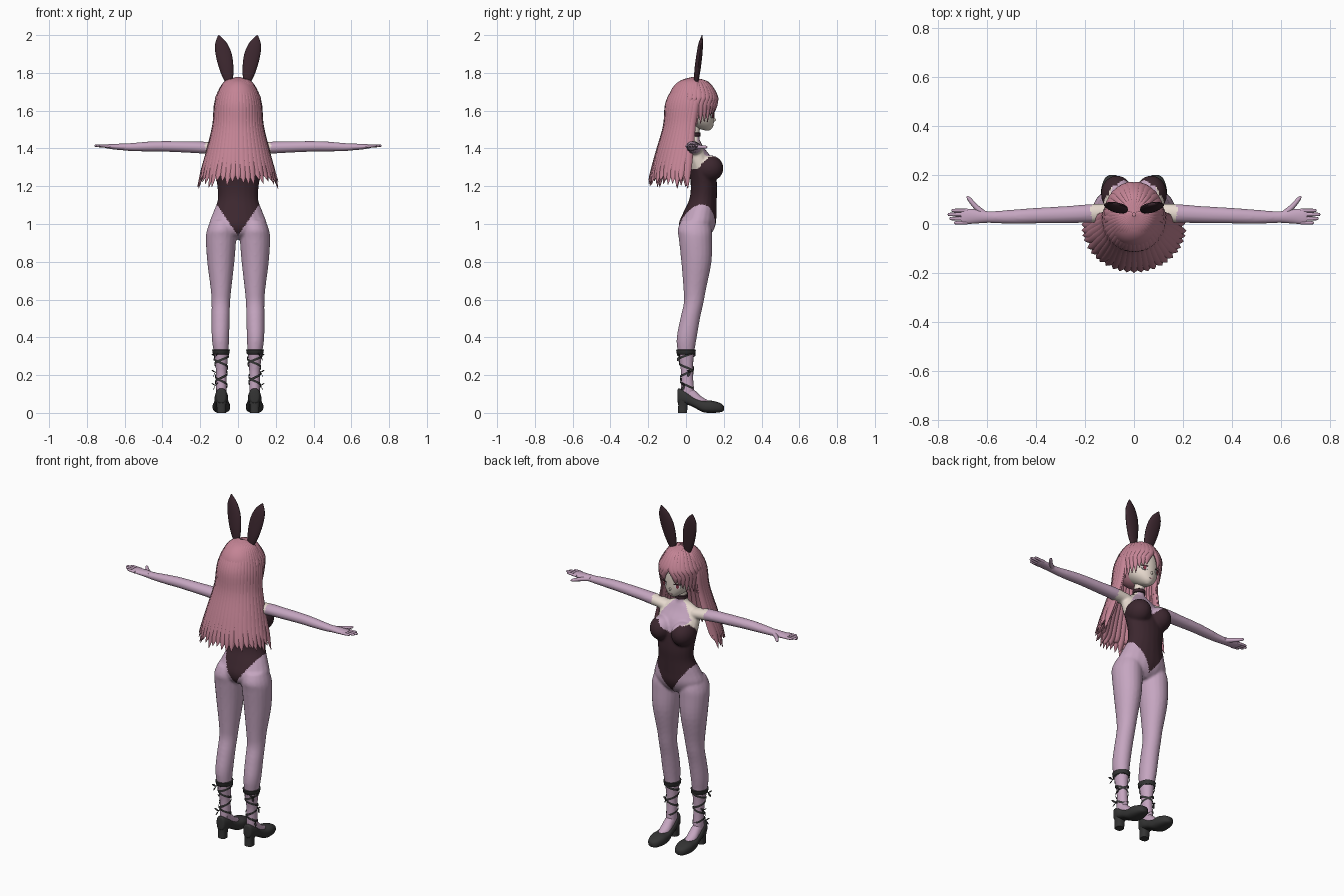
import bpy, bmesh, random
from math import sin, cos, pi, radians
from mathutils import Vector

random.seed(4)
if "Cube" in bpy.data.objects:
    bpy.data.objects.remove(bpy.data.objects["Cube"], do_unlink=True)


def material(name, r, g, b):
    m = bpy.data.materials.new(name)
    m.use_nodes = True
    m.diffuse_color = (r, g, b, 1)
    m.node_tree.nodes["Principled BSDF"].inputs["Base Color"].default_value = (r, g, b, 1)
    return m


LILAC = material("lilac fabric", .56, .38, .53)
SKIN = material("pale skin", .8, .7, .62)
HAIR = material("rose hair", .55, .23, .3)
DARK = material("plum leotard", .045, .02, .028)
BLACK = material("black leather", .035, .035, .035)
WHITE = material("eye white", .85, .83, .82)
IRIS = material("iris red", .25, .04, .07)


def P(x, y, z):
    """Point or vector given in hundredths."""
    return Vector((x, y, z)) * .01


def catmull(a, b, c, d, t):
    return (2 * b + (c - a) * t + (2 * a - 5 * b + 4 * c - d) * t * t
            + (3 * b - a - 3 * c + d) * t ** 3) / 2


def power(v, p):
    return abs(v) ** p * (1 if v > 0 else -1)


def loft(bm, secs, n=20, sub=4, p=1):
    """Skin a smooth closed tube over sections of (centre, u radius, v radius)."""
    last = len(secs) - 1
    fine = []
    for i in range(last):
        four = [secs[min(max(i + k, 0), last)] for k in (-1, 0, 1, 2)]
        for j in range(sub):
            fine.append([catmull(*q, j / sub) for q in zip(*four)])
    fine.append(secs[-1])
    rings = []
    for c, u, v in fine:
        angles = [2 * pi * k / n for k in range(n)]
        rings.append([bm.verts.new(c + u * power(cos(a), p) + v * power(sin(a), p)) for a in angles])
    for r, s in zip(rings, rings[1:]):
        for k in range(n):
            bm.faces.new((r[k], r[k - 1], s[k - 1], s[k]))
    bm.faces.new(rings[0])
    bm.faces.new(rings[-1][::-1])


def upright(rows, s=1):
    """Horizontal sections from rows of z, x, y, x radius, y radius."""
    return [(P(s * x, y, z), P(rx, 0, 0), P(0, ry, 0)) for z, x, y, rx, ry in rows]


def sideways(rows, s=1):
    """Sections across x from rows of x, y, z, y radius, z radius."""
    return [(P(s * x, y, z), P(0, ry, 0), P(0, 0, rz)) for x, y, z, ry, rz in rows]


def lengthways(rows, x):
    """Sections across y from rows of y, bottom, top, half width."""
    return [(P(x, y, (b + t) / 2), P(w, 0, 0), P(0, 0, (t - b) / 2)) for y, b, t, w in rows]


def ball(bm, c, r, n=20):
    secs = []
    for i in range(9):
        a = pi * (i + .05) / 8.1
        secs.append((c - Vector((0, 0, r.z * cos(a))), Vector((r.x * sin(a), 0, 0)), Vector((0, r.y * sin(a), 0))))
    loft(bm, secs, n, 2)


def shade(me):
    me.shade_smooth()
    me.set_sharp_from_angle(angle=radians(50))


def finish(name, bm, *mats):
    bmesh.ops.recalc_face_normals(bm, faces=bm.faces)
    me = bpy.data.meshes.new(name)
    bm.to_mesh(me)
    bm.free()
    ob = bpy.data.objects.new(name, me)
    bpy.context.collection.objects.link(ob)
    for m in mats:
        me.materials.append(m)
    shade(me)
    return ob


# Body: torso, neck, bust, legs and arms fused into one skin
bm = bmesh.new()
loft(bm, upright([(92, 0, 6, 7, 4), (95, 0, 5.5, 13, 8), (100, 0, 6, 15.2, 9.8), (106, 0, 7.3, 13.2, 8.8),
                  (113, 0, 9, 10.7, 7.3), (120, 0, 9.5, 11, 7), (128, 0, 8.5, 12.3, 7), (135, 0, 6.3, 12.6, 7.2),
                  (140, 0, 4.5, 12, 5.3), (143, 0, 4.2, 8, 3.8), (145, 0, 4, 3.6, 3.2),
                  (149, 0, 4.2, 3, 3), (154, 0, 5.5, 3, 3)]))
for s in (-1, 1):
    ball(bm, P(7 * s, 12.3, 129.5), P(6.5, 7.5, 7))
    loft(bm, upright([(102, 8, 5, 6.5, 7.5), (97, 8.8, 4.6, 7.6, 9), (92, 9, 5, 8, 8.8), (80, 9.1, 5.5, 7.2, 8),
                      (65, 9, 4.6, 5.4, 5.9), (58, 9.1, 4, 4.9, 5.2), (50, 9.2, 2.2, 4.8, 5.2),
                      (40, 9.3, .4, 4.6, 5.3), (32, 9, 0, 3.9, 4.4), (22, 8.8, .5, 2.9, 3.2),
                      (13, 8.8, .8, 2.9, 3.5), (7, 8.8, 1, 2.8, 3.6)], s))
    loft(bm, sideways([(9, 4.5, 139.5, 4, 3), (18, 4.3, 140.4, 3.8, 3.2), (28, 3.8, 140.8, 3.5, 3),
                       (40, 3.4, 141.1, 3.2, 2.8), (48, 3, 141, 3, 2.6), (57, 2.8, 140.7, 2.5, 2.1),
                       (62, 3, 140.8, 2.4, 1.7)], s))
body = finish("body", bm)
mod = body.modifiers.new("fuse", "REMESH")
mod.mode = "VOXEL"
mod.voxel_size = .007
mod = body.modifiers.new("soften", "SMOOTH")
mod.factor = .5
mod.iterations = 4
fused = bpy.data.meshes.new_from_object(body.evaluated_get(bpy.context.evaluated_depsgraph_get()))
body.modifiers.clear()
body.data = fused
fused.materials.clear()
for m in (LILAC, SKIN, DARK):
    fused.materials.append(m)
for f in fused.polygons:
    x, y, z = f.center
    a = abs(x)
    front = min(max((y - .06) / .06, 0), 1)
    neckline = 1.29 + front * .065 * min(1, a / .07)
    if a > .175 or z < .94 + 1.45 * a and z < 1.2:
        f.material_index = 0
    elif z < neckline:
        f.material_index = 2
    else:
        chest = y > .06 and a < .1 - .8 * abs(z - 1.37)
        f.material_index = 0 if chest else 1
shade(fused)

# Hands
for s, side in ((-1, "right"), (1, "left")):
    bm = bmesh.new()
    loft(bm, sideways([(60, 2.9, 140.8, 2.4, 1.8), (65, 3.1, 140.9, 2.9, 1.5), (69, 3, 141.1, 3.1, 1.1),
                       (70.5, 3, 141.2, 2.7, .8)], s), 16)
    for y, tip in ((.5, 73.5), (2.2, 75.3), (3.9, 76), (5.5, 74.5)):
        loft(bm, sideways([(68, y, 141.1, .8, .8), (tip - 1, y, 141.4, .7, .65), (tip, y, 141.4, .2, .2)], s), 8)
    loft(bm, [(P(s * x, y, 140.7), P(-.7 * s * r, .7 * r, 0), P(0, 0, r))
              for x, y, r in ((61, 4, 1.3), (64.5, 7, 1.1), (67.3, 10.3, .8), (68.2, 11.3, .2))], 10)
    finish(side + "_hand", bm, LILAC)

# Head and face
bm = bmesh.new()
loft(bm, upright([(149.5, 0, 11.3, 1, 1), (151, 0, 9.6, 3.6, 4.4), (154, 0, 7.4, 6.8, 7.4), (158, 0, 6, 8.7, 9.1),
                  (163, 0, 5.5, 9.4, 9.5), (168, 0, 4.5, 9.4, 9.5), (174, 0, 4, 6, 6)]), 28)
ball(bm, P(0, 14.9, 155.2), P(.6, 1, .9), 10)
finish("head", bm, SKIN)


def plate(name, mat, c, normal, w, h):
    """Thin oval plate set on the face."""
    out = normal.normalized()
    across = out.cross(Vector((0, 0, 1))).normalized()
    up = across.cross(out)
    pb = bmesh.new()
    loft(pb, [(c + out * d, across * w, up * h) for d in (-.003, .003)], 16, 1)
    finish(name, pb, mat)


for s, side in ((-1, "right"), (1, "left")):
    look = Vector((.42 * s, 1, -.05))
    spot = P(4.2 * s, 13.9, 157.3)
    plate(side + "_eye", WHITE, spot, look, .019, .012)
    plate(side + "_iris", IRIS, spot + look * .002, look, .009, .011)
    plate(side + "_lash", DARK, spot + look * .002 + P(0, 0, 1.3), look, .021, .0035)
plate("mouth", HAIR, P(0, 14.2, 152.1), Vector((0, 1, -.2)), .011, .002)

# Choker
bm = bmesh.new()
loft(bm, upright([(z, 0, 4.2, r, r) for z, r in ((146.3, 3.3), (146.5, 3.6), (148.3, 3.6), (148.5, 3.3))]), 24, 1)
finish("choker", bm, DARK)

# Scalp under the locks
bm = bmesh.new()
ball(bm, P(0, 1.8, 164.5), P(11, 11.3, 12.6), 28)
finish("hair_cap", bm, HAIR)


def lock(bm, rows, thick):
    """Flat lock of hair over rows of angle, z, x radius, y radius, y centre, width, lift."""
    secs = []
    for a, z, rx, ry, cy, w, lift in rows:
        out = Vector((sin(a), -cos(a), 0))
        normal = (out * (1 - lift) + Vector((0, 0, lift))).normalized()
        secs.append((P(rx * sin(a), cy - ry * cos(a), z), P(cos(a), sin(a), 0) * w, normal * thick * min(1, w) * .01))
    loft(bm, secs, 8, 5)


# Long back hair in two layers
bm = bmesh.new()
for count, size, shorter in ((25, 1, 0), (20, .93, 4)):
    for i in range(count):
        a = radians(-98 + 196 * i / (count - 1))
        tip = 118.5 + shorter + random.uniform(0, 5)
        end = a * random.uniform(.94, 1)
        rows = [(a, 177, 1, 1, 4, .7, 1), (a, 174.2, 7, 7.5, 4, 1.7, .5), (a, 165, 11.3, 12.8, 3.2, 2.1, 0),
                (a, 152, 12.6, 12.4, 1.3, 2.2, 0), (a, 138, 16, 14.6, -.5, 2.4, 0),
                (end, 128, 18.8, 16.8, -1, 2.1, 0), (end, tip, 21.3, 18.8, -1, .15, 0)]
        lock(bm, [(b, z, rx * size, ry * size, cy, w, k) for b, z, rx, ry, cy, w, k in rows], 1.1)
finish("back_hair", bm, HAIR)

# Parted fringe sweeping to the sides of the face
bm = bmesh.new()
for s in (-1, 1):
    for i in range(9):
        d = 6 + 11.5 * i
        a, end = pi - s * radians(d), pi - s * radians(d + 14 - d * .1)
        tip = 160.5 - (d / 9) - random.uniform(0, 2)
        lock(bm, [(a, 177, .5, .5, 4, .5, 1), (a, 174.5, 6.5, 7.5, 4, 1.5, .5), (a, 168, 10.8, 12, 4, 2, 0),
                  (end, 163, 11.3, 12.3, 4, 1.9, 0), (end, tip, 10.8, 11.6, 4, .15, 0)], .9)
finish("fringe", bm, HAIR)

# Tall ears
for s, side in ((-1, "right"), (1, "left")):
    bm = bmesh.new()
    loft(bm, [(P(s * x, y, z), P(w, 0, -.25 * s * w), P(0, t, 0)) for x, y, z, w, t in (
        (4.5, 5.3, 174, 1.6, 1), (5.8, 6, 181, 3.4, 1.6), (7.4, 7, 189, 4.1, 1.6),
        (9.2, 7.8, 195.5, 3, 1.2), (10.3, 8.5, 199.9, .3, .2))], 16)
    finish(side + "_ear", bm, DARK)

# Shoes, insteps and ankle ribbons
for s, side in ((-1, "right"), (1, "left")):
    cx = 8.8 * s
    bm = bmesh.new()
    loft(bm, lengthways([(-4.5, 6, 11.5, 1.3), (-3.8, 5, 13, 2.6), (0, 4.6, 11.5, 3.5), (4, 3, 8.5, 3.7),
                         (9, .4, 6.6, 4.4), (14, 0, 6.4, 4.6), (18.5, .4, 5, 3.2), (20, 1.2, 3.6, 1.2)], cx), 24, 4, .75)
    loft(bm, upright([(0, 8.8, -1.8, 2.4, 2.4), (4, 8.8, -1.6, 2.5, 2.5), (8, 8.8, -1, 3.2, 3.3)], s), 20, 3, .75)
    finish(side + "_shoe", bm, BLACK)

    bm = bmesh.new()
    loft(bm, lengthways([(-1, 6, 16, 2.6), (4, 4, 12.5, 2.9), (8, 3, 8.8, 3), (12, 3, 6.4, 2)], cx))
    finish(side + "_instep", bm, LILAC)

    bm = bmesh.new()
    loft(bm, upright([(31, 9, 0, 4, 4.5), (31.4, 9, 0, 4.4, 4.9), (33.4, 9, 0, 4.7, 5.2), (33.6, 9, 0, 4.2, 4.7)], s), 24, 1)
    for turn in (-1, 1):
        rail = []
        for i in range(49):
            t = i / 48
            a, z = turn * 4 * pi * t + 1, 32 - 19 * t
            r = 3.3 + max(0, z - 22) * .1
            c = P(cx + r * cos(a), .4 + (r + .4) * sin(a), z)
            rail.append([bm.verts.new(c + P(0, 0, h)) for h in (-.65, .65)])
        for (p, q), (u, v) in zip(rail, rail[1:]):
            bm.faces.new((p, q, v, u))
    # Small bows on the outer and rear side of the shin
    for z, y in ((30, -3.5), (21.5, 2), (14.5, -1)):
        knot = P(cx + 3.2 * s, y, z)
        for dx, dz in ((2, 1.2), (-1.5, 1.6), (1.2, -2.4)):
            end = knot + P(dx * s, -1, dz)
            loft(bm, [(knot.lerp(end, k), P(0, w, 0), P(0, 0, w * .6)) for k, w in ((0, .3), (.6, .8), (1, .2))], 6, 2)
    finish(side + "_ankle_ribbon", bm, BLACK)
